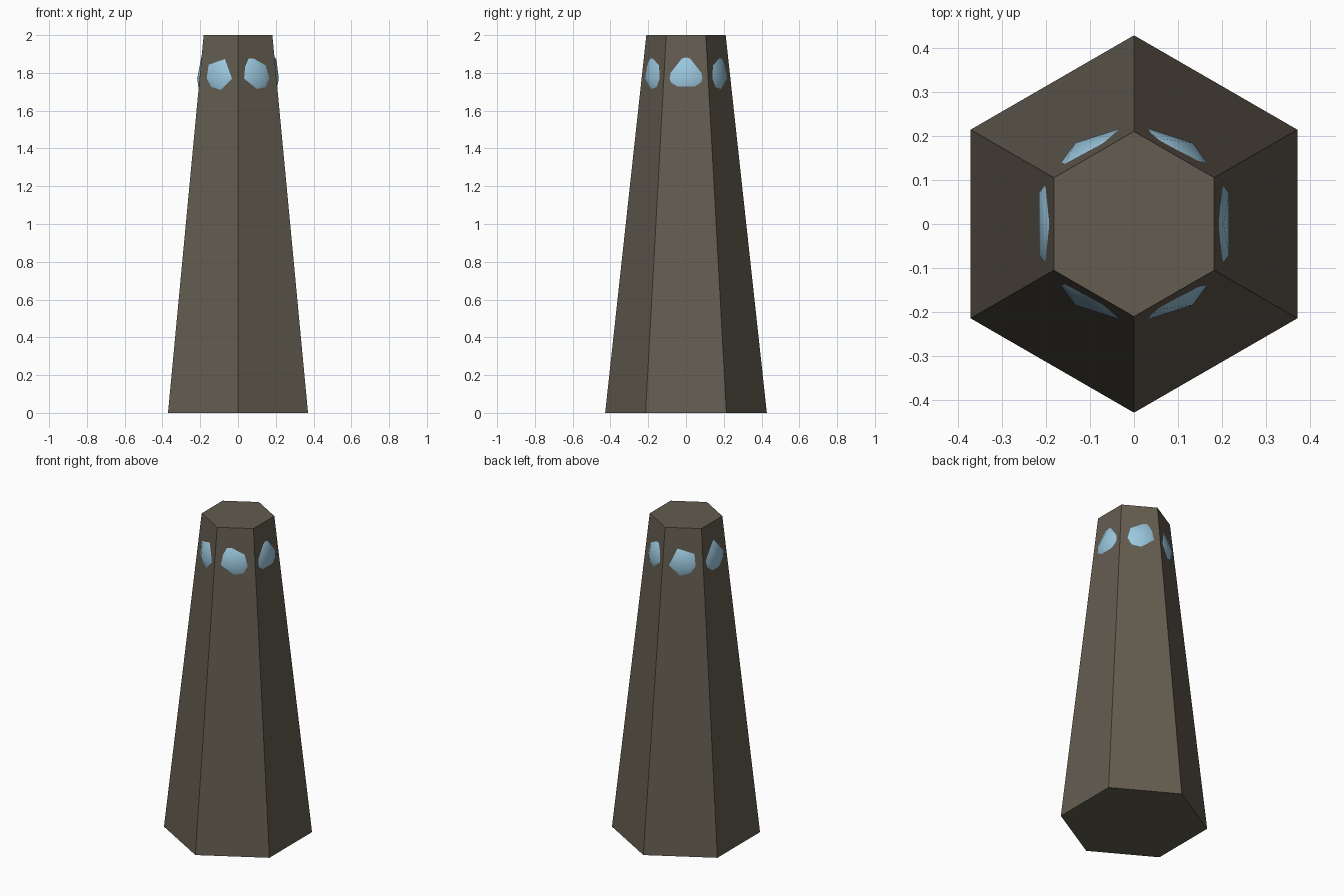
import bpy

# Remove the default cube
cube = bpy.data.objects.get("Cube")
if cube:
    bpy.data.objects.remove(cube, do_unlink=True)


def make_material(name, rgb):
    mat = bpy.data.materials.new(name)
    mat.use_nodes = True
    colour = (*rgb, 1.0)
    mat.diffuse_color = colour
    mat.node_tree.nodes["Principled BSDF"].inputs["Base Color"].default_value = colour
    return mat


def finish(name, mat):
    obj = bpy.context.object
    obj.name = name
    obj.data.name = name
    obj.data.materials.append(mat)
    return obj


stone = make_material("dark_stone", (0.125, 0.108, 0.08))
glow = make_material("pale_blue", (0.33, 0.58, 0.74))

# Tapered six-sided tower with corners at the front and back
bpy.ops.mesh.primitive_cone_add(vertices=6, radius1=0.428, radius2=0.21,
                                depth=2, location=(0, 0, 1))
finish("tower", stone)

# Coarse orb inside the top, breaking through each wall as a window
bpy.ops.mesh.primitive_ico_sphere_add(subdivisions=2, radius=0.227,
                                      location=(0, 0, 1.77))
finish("window_orb", glow)
bpy.ops.object.shade_smooth()
